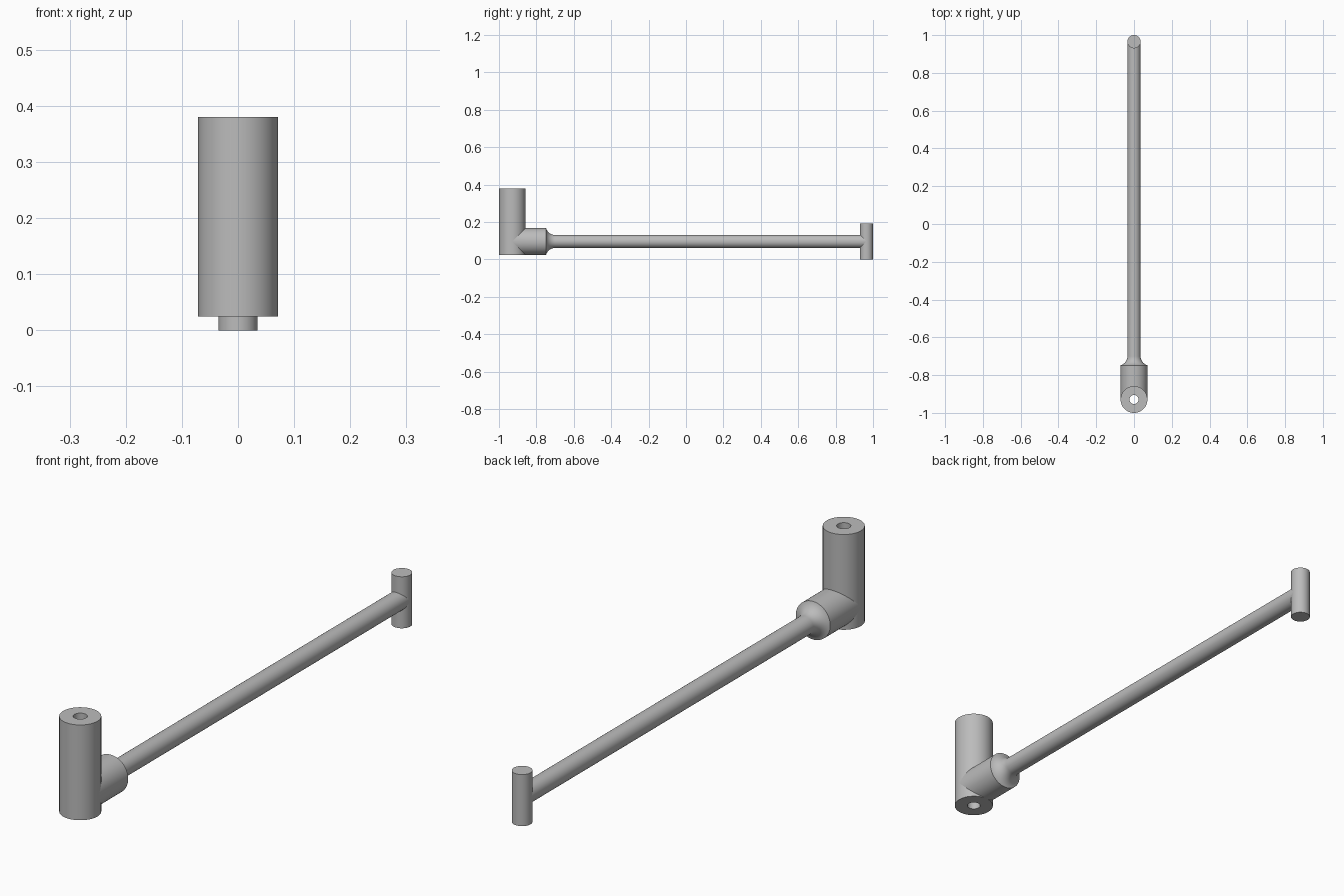
import bpy, bmesh, math

if "Cube" in bpy.data.objects:
    bpy.data.objects.remove(bpy.data.objects["Cube"])

SEG = 64
R_TUBE, R_ROD, R_BORE = 0.071, 0.035, 0.024
Y_TUBE, Y_PIN, Z_AXIS = -0.929, 0.965, 0.096

steel = bpy.data.materials.new("steel grey")
steel.diffuse_color = (0.5, 0.5, 0.5, 1)
steel.use_nodes = True
steel.node_tree.nodes["Principled BSDF"].inputs["Base Color"].default_value = steel.diffuse_color


def ring_angles():
    return [2 * math.pi * i / SEG for i in range(SEG)]


def skin(name, rings, closed=False, caps=False):
    """Join successive rings of points into a surface."""
    bm = bmesh.new()
    loops = [[bm.verts.new(p) for p in ring] for ring in rings]
    pairs = list(zip(loops, loops[1:]))
    if closed:
        pairs.append((loops[-1], loops[0]))
    for a, b in pairs:
        for i in range(SEG):
            j = (i + 1) % SEG
            bm.faces.new((a[i], a[j], b[j], b[i]))
    if caps:
        bm.faces.new(loops[0][::-1])
        bm.faces.new(loops[-1])
    mesh = bpy.data.meshes.new(name)
    bm.to_mesh(mesh)
    bm.free()
    mesh.materials.append(steel)
    obj = bpy.data.objects.new(name, mesh)
    bpy.context.collection.objects.link(obj)
    bpy.ops.object.select_all(action='DESELECT')
    obj.select_set(True)
    bpy.context.view_layer.objects.active = obj
    bpy.ops.object.shade_smooth_by_angle(angle=math.radians(30))
    return obj


def upright_ring(r, y, z):
    return [(r * math.cos(a), y + r * math.sin(a), z) for a in ring_angles()]


def saddle(x, r):
    return math.sqrt(max(r * r - x * x, 0))


def arm_ring(r, y_of_x):
    # ring around the y axis, its y position may follow a saddle joint
    ring = []
    for a in ring_angles():
        x = r * math.cos(a)
        ring.append((x, y_of_x(x), Z_AXIS - r * math.sin(a)))
    return ring


# upright handle tube with a bore right through
skin("socket_tube", [upright_ring(r, Y_TUBE, z) for r, z in (
    (R_TUBE, 0.025), (R_TUBE, 0.38), (R_BORE, 0.38), (R_BORE, 0.025))], closed=True)

# solid pin at the far end
skin("end_pin", [upright_ring(R_ROD, Y_PIN, z) for z in (0, 2 * Z_AXIS)], caps=True)

# collar, concave fillet and long rod, with saddle joints at both ends
FILLET = 0.05
Y_FILLET = -0.70
rings = [arm_ring(R_TUBE, lambda x: Y_TUBE + saddle(x, R_TUBE))]
start = math.acos((R_ROD + FILLET - R_TUBE) / FILLET)
for i in range(13):
    t = start * (1 - i / 12)
    y = Y_FILLET - FILLET * math.sin(t)
    rings.append(arm_ring(R_ROD + FILLET * (1 - math.cos(t)), lambda x, y=y: y))
rings.append(arm_ring(R_ROD, lambda x: Y_PIN - saddle(x, R_ROD)))
skin("connecting_arm", rings)
